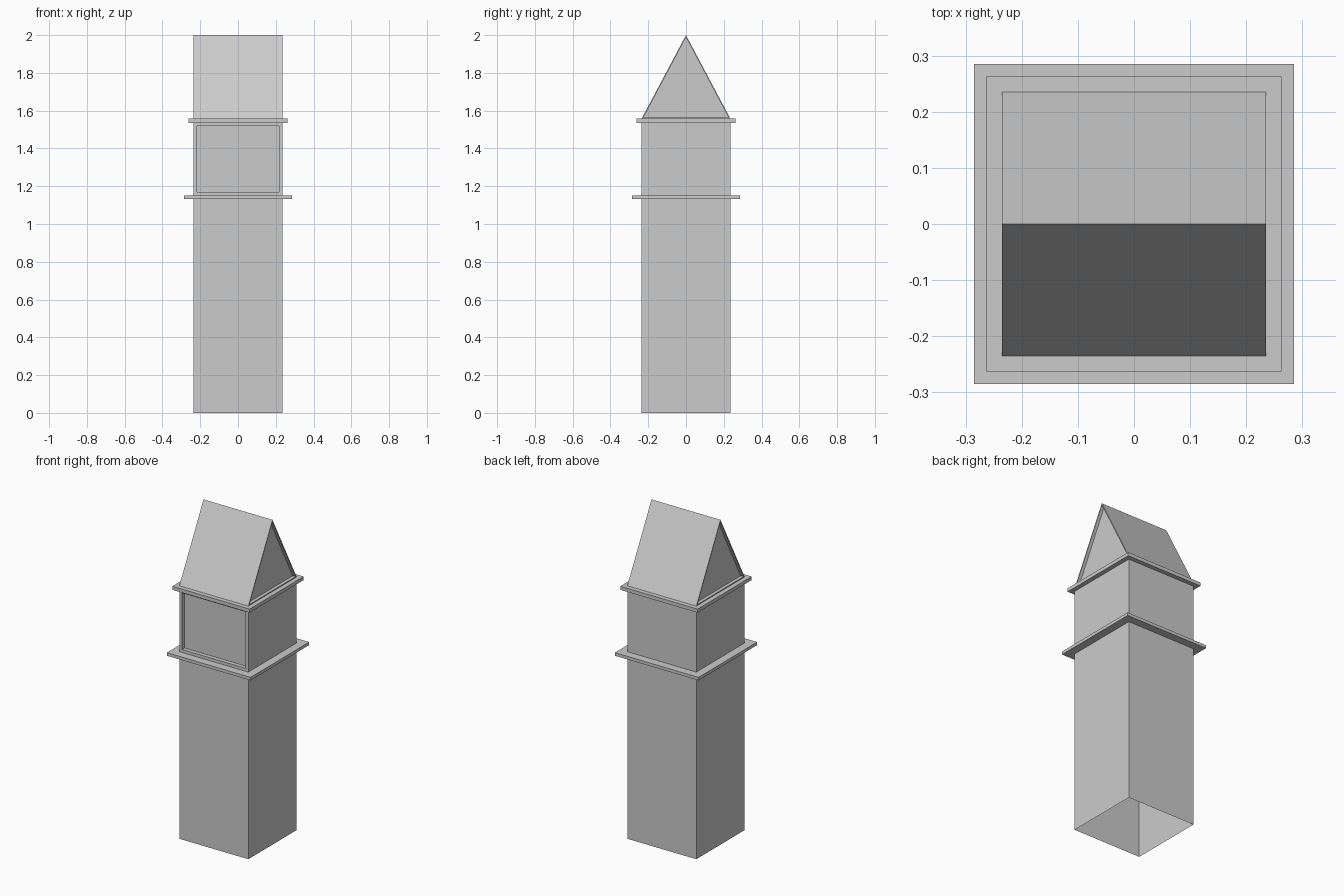
import bpy, bmesh
from mathutils import Vector

if "Cube" in bpy.data.objects:
    bpy.data.objects.remove(bpy.data.objects["Cube"], do_unlink=True)

stone = bpy.data.materials.new("pale_grey_stone")
stone.use_nodes = True
stone.diffuse_color = (0.6, 0.6, 0.6, 1)
stone.node_tree.nodes["Principled BSDF"].inputs["Base Color"].default_value = (0.6, 0.6, 0.6, 1)

HALF = 0.235
LEDGE_LOW, LEDGE_HIGH = (1.133, 1.152), (1.536, 1.558)
TOP = 2.0


def finish(name, bm):
    bmesh.ops.recalc_face_normals(bm, faces=bm.faces[:])
    mesh = bpy.data.meshes.new(name)
    bm.to_mesh(mesh)
    bm.free()
    mesh.materials.append(stone)
    obj = bpy.data.objects.new(name, mesh)
    bpy.context.collection.objects.link(obj)


def block(half, z0, z1):
    bm = bmesh.new()
    bmesh.ops.create_cube(bm, size=1)
    bmesh.ops.scale(bm, vec=(2 * half, 2 * half, z1 - z0), verts=bm.verts)
    bmesh.ops.translate(bm, vec=(0, 0, (z0 + z1) / 2), verts=bm.verts)
    bm.normal_update()
    return bm


def facing(bm, direction):
    return max(bm.faces, key=lambda f: f.normal.dot(Vector(direction)))


def recess(bm, face, border, depth):
    # inset a frame, then push the panel straight back
    normal = face.normal.copy()
    bmesh.ops.inset_region(bm, faces=[face], thickness=border)
    panel = bmesh.ops.extrude_discrete_faces(bm, faces=[face])["faces"][0]
    bmesh.ops.translate(bm, vec=-normal * depth, verts=panel.verts)


# Hollow shaft, open underneath
bm = block(HALF, 0, LEDGE_LOW[0])
bmesh.ops.delete(bm, geom=[facing(bm, (0, 0, -1))], context="FACES_ONLY")
bmesh.ops.delete(bm, geom=[facing(bm, (0, 0, 1))], context="FACES_ONLY")
finish("shaft", bm)

# Upper chamber with a framed panel on the front
bm = block(HALF, LEDGE_LOW[1], LEDGE_HIGH[0])
recess(bm, facing(bm, (0, -1, 0)), 0.026, 0.025)
finish("upper_chamber", bm)

# Projecting ledges
finish("lower_ledge", block(0.285, *LEDGE_LOW))
finish("upper_ledge", block(0.263, *LEDGE_HIGH))

# Gabled roof with a recessed triangle at each end
bm = bmesh.new()
profile = [(-HALF, LEDGE_HIGH[1]), (HALF, LEDGE_HIGH[1]), (0, TOP)]
end = bm.faces.new([bm.verts.new((-HALF, y, z)) for y, z in profile])
extruded = bmesh.ops.extrude_face_region(bm, geom=[end], use_keep_orig=True)["geom"]
moved = [v for v in extruded if isinstance(v, bmesh.types.BMVert)]
bmesh.ops.translate(bm, vec=(2 * HALF, 0, 0), verts=moved)
bmesh.ops.recalc_face_normals(bm, faces=bm.faces[:])
bm.normal_update()
for side in (-1, 1):
    recess(bm, facing(bm, (side, 0, 0)), 0.012, 0.02)
finish("gabled_roof", bm)
